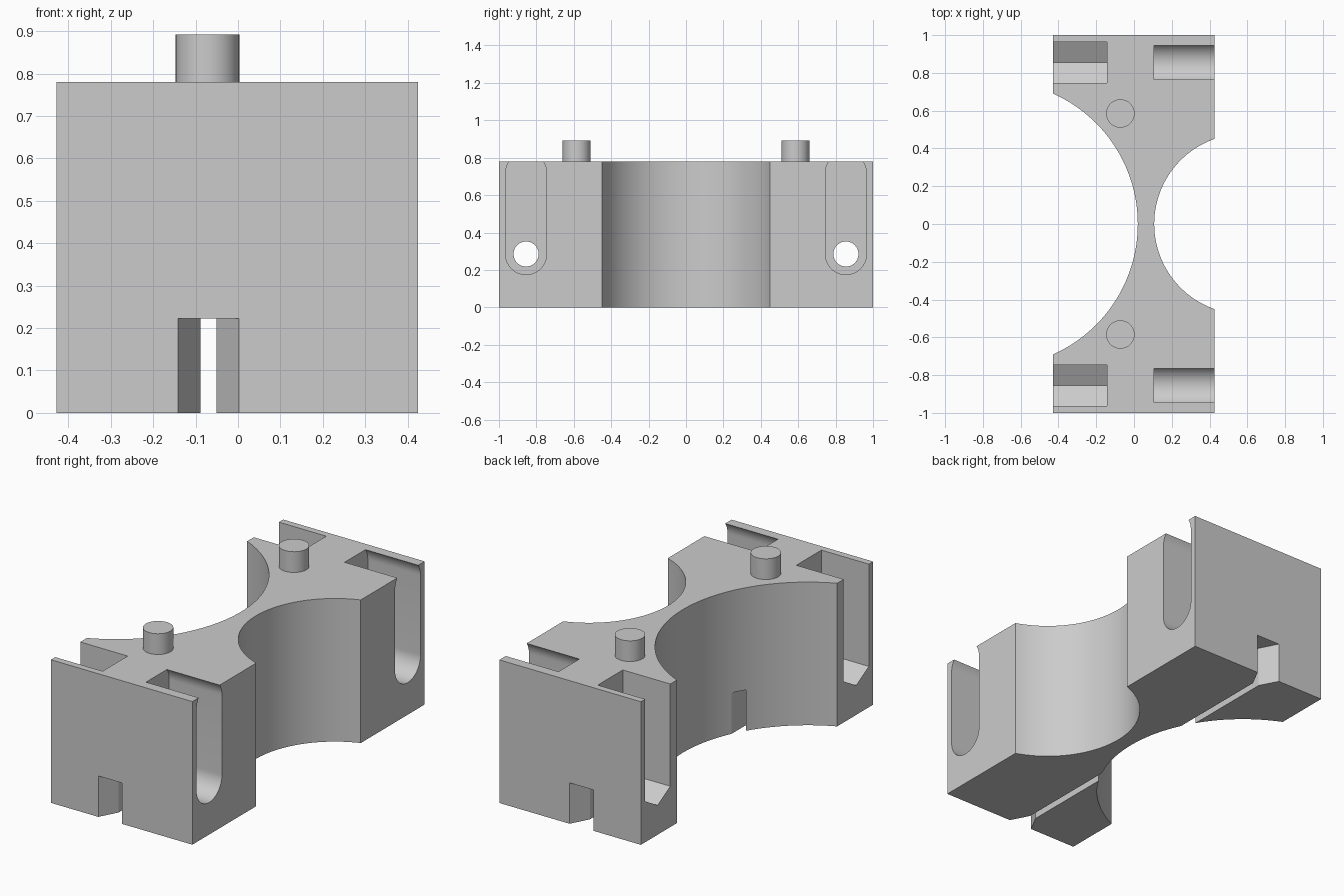
import bpy, bmesh
from math import sin, cos, pi, atan2, sqrt, radians

cube = bpy.data.objects.get("Cube")
if cube:
    bpy.data.objects.remove(cube, do_unlink=True)

grey = bpy.data.materials.new("plain grey")
grey.use_nodes = True
grey.diffuse_color = (0.6, 0.6, 0.6, 1)
grey.node_tree.nodes["Principled BSDF"].inputs["Base Color"].default_value = (0.6, 0.6, 0.6, 1)


def arc(cu, cv, r, start, end, n):
    return [(cu + r * cos(start + (end - start) * i / n),
             cv + r * sin(start + (end - start) * i / n)) for i in range(n + 1)]


def circle(cu, cv, r, n=48):
    return arc(cu, cv, r, 0, 2 * pi, n)[:-1]


def prism(name, profile, axis, low, high):
    """Extrude a profile along x (profile in y, z) or along z (profile in x, y)."""
    bm = bmesh.new()
    ends = []
    for w in (low, high):
        ends.append([bm.verts.new((w, u, v) if axis == "x" else (u, v, w)) for u, v in profile])
        bm.faces.new(ends[-1])
    n = len(profile)
    for i in range(n):
        j = (i + 1) % n
        bm.faces.new((ends[0][i], ends[0][j], ends[1][j], ends[1][i]))
    bmesh.ops.recalc_face_normals(bm, faces=bm.faces)
    mesh = bpy.data.meshes.new(name)
    bm.to_mesh(mesh)
    bm.free()
    mesh.materials.append(grey)
    obj = bpy.data.objects.new(name, mesh)
    bpy.context.collection.objects.link(obj)
    return obj


def select(obj):
    bpy.ops.object.select_all(action="DESELECT")
    obj.select_set(True)
    bpy.context.view_layer.objects.active = obj


def cut(target, cutter):
    cutter.hide_render = True
    mod = target.modifiers.new("cut", "BOOLEAN")
    mod.operation = "DIFFERENCE"
    mod.solver = "EXACT"
    mod.object = cutter
    select(target)
    bpy.ops.object.modifier_apply(modifier=mod.name)
    bpy.data.objects.remove(cutter, do_unlink=True)


LEFT, RIGHT, TOP = 0.425, -0.428, 0.78


def side_arc(apex, edge, half):
    """Concave arc through (edge, -half), (apex, 0) and (edge, half)."""
    s = edge - apex
    r = (s * s + half * half) / (2 * abs(s))
    centre = apex + (r if s > 0 else -r)
    a = atan2(half, edge - centre)
    return arc(centre, 0, r, -a, -2 * pi + a, 64) if s > 0 else arc(centre, 0, r, a, -a, 64)


# Block with a concave bay in each side
outline = [(RIGHT, -1), (LEFT, -1)] + side_arc(0.107, LEFT, 0.45) \
    + [(LEFT, 1), (RIGHT, 1)] + side_arc(0.02, RIGHT, 0.69)
block = prism("clamp_block", outline, "z", 0, TOP)

BOLT_Y, BOLT_Z = 0.855, 0.285
for side in (-1, 1):
    y = side * BOLT_Y
    # Round-ended slot for the bolt head
    slot = arc(y, BOLT_Z, 0.11, pi, 2 * pi, 32) + arc(y, 0.717, 0.11, 0, pi, 32)
    cut(block, prism("bolt_slot_cutter", slot, "x", 0.107, 0.6))
    # Pointed slot for the hexagonal nut
    h = 0.108
    nut = [(y - h, 1), (y - h, BOLT_Z - h / sqrt(3)), (y, BOLT_Z - 2 * h / sqrt(3)),
           (y + h, BOLT_Z - h / sqrt(3)), (y + h, 1)]
    cut(block, prism("nut_slot_cutter", nut, "x", -0.6, -0.142))
    # Bolt hole between the two slots
    cut(block, prism("bolt_hole_cutter", circle(y, BOLT_Z, 0.067), "x", -0.25, 0.2))
    # Cable channel underneath, flared at its outer end
    flare = 0.054 / 0.1
    mid, narrow, wide = -0.07, 0.019, 0.072
    channel = [(mid - narrow, 0.2), (mid + narrow, 0.2), (mid + narrow, 0.9), (mid + wide, 1),
               (mid + wide, 1.1), (mid - wide, 1.1), (mid - wide, 1), (mid - narrow, 0.9)]
    channel = [(u, side * v) for u, v in channel]
    cut(block, prism("channel_cutter", channel, "z", -0.1, 0.223))

# Locating pegs on top
pegs = [prism(name, circle(-0.072, side * 0.585, 0.075), "z", TOP - 0.03, 0.893)
        for name, side in (("front_peg", -1), ("back_peg", 1))]

for obj in [block] + pegs:
    select(obj)
    bpy.ops.object.shade_smooth_by_angle(angle=radians(25))
